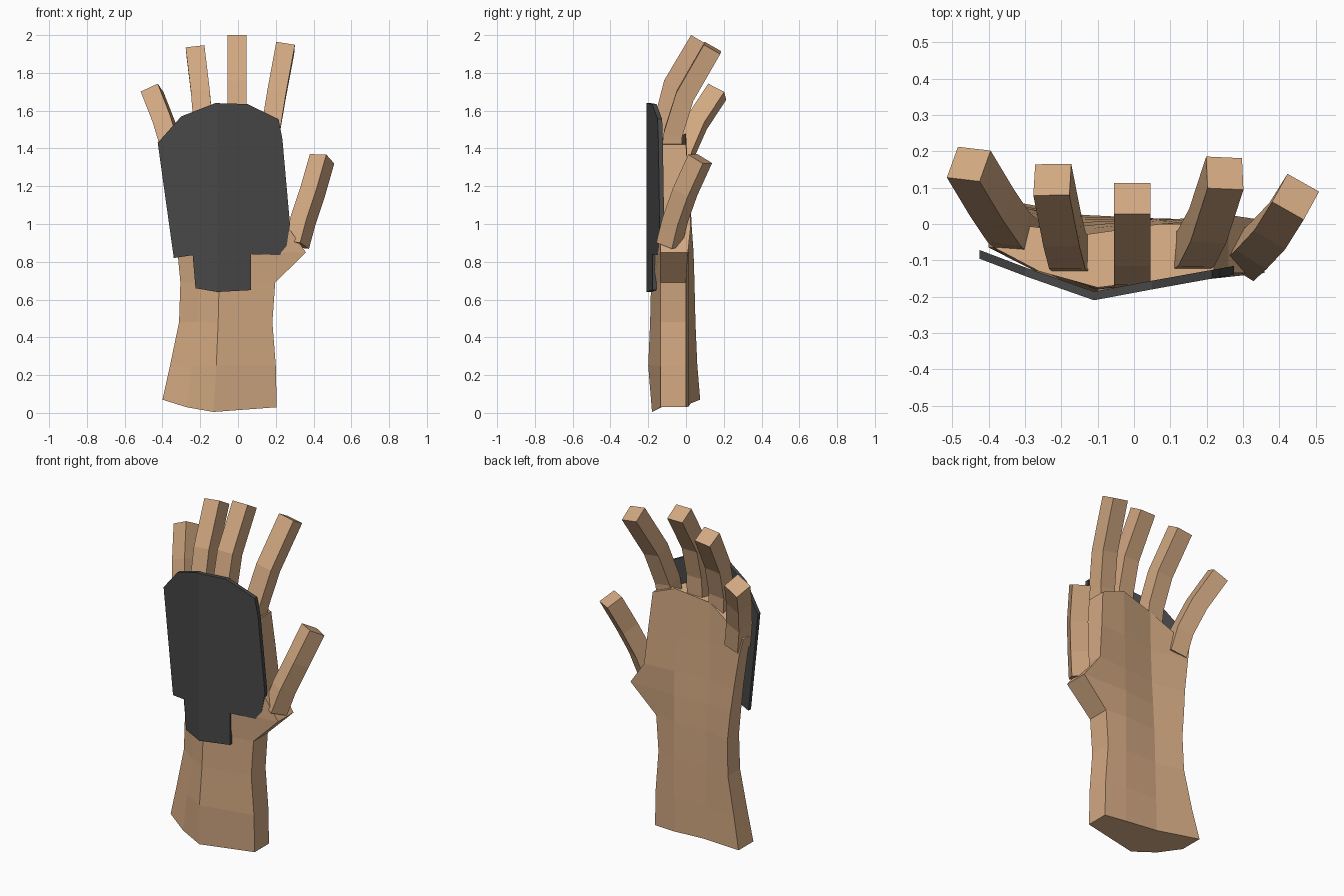
import bpy, bmesh
from mathutils import Vector

if "Cube" in bpy.data.objects:
    bpy.data.objects.remove(bpy.data.objects["Cube"])


def material(name, rgb):
    m = bpy.data.materials.new(name)
    m.diffuse_color = (*rgb, 1)
    m.use_nodes = True
    m.node_tree.nodes["Principled BSDF"].inputs["Base Color"].default_value = m.diffuse_color
    return m


SKIN = material("tan", (0.64, 0.39, 0.22))
DARK = material("charcoal", (0.065, 0.065, 0.065))


def finish(bm, name, mat):
    bmesh.ops.recalc_face_normals(bm, faces=bm.faces)
    me = bpy.data.meshes.new(name)
    bm.to_mesh(me)
    bm.free()
    me.materials.append(mat)
    ob = bpy.data.objects.new(name, me)
    bpy.context.collection.objects.link(ob)
    return ob


def loft(name, rings, mat):
    bm = bmesh.new()
    loops = [[bm.verts.new(p) for p in ring] for ring in rings]
    n = len(loops[0])
    for a, b in zip(loops, loops[1:]):
        for i in range(n):
            j = (i + 1) % n
            bm.faces.new((a[i], a[j], b[j], b[i]))
    bm.faces.new(loops[0])
    bm.faces.new(loops[-1])
    return finish(bm, name, mat)


# Forearm and palm: z, left x, right x, ridge x, ridge y, then back y at
# right, middle right, middle left and left (the palm is hollow)
LEVELS = [
    (0.00, -0.40, 0.205, -0.13, -0.18, 0.0, 0.015, 0.025, 0.075),
    (0.25, -0.36, 0.20, -0.115, -0.20, 0.0, 0.015, 0.02, 0.06),
    (0.48, -0.312, 0.182, -0.105, -0.19, 0.0, 0.015, 0.012, 0.05),
    (0.69, -0.305, 0.197, -0.1, -0.185, 0.0, 0.015, 0.005, 0.045),
    (0.85, -0.32, 0.36, -0.1, -0.18, 0.01, 0.015, -0.005, 0.04),
    (0.99, -0.335, 0.26, -0.1, -0.18, 0.025, 0.01, -0.015, 0.03),
    (1.20, -0.365, 0.24, -0.1, -0.18, 0.015, 0.005, -0.025, 0.02),
    (1.48, -0.385, 0.22, -0.1, -0.175, 0.0, 0.0, -0.03, 0.01),
]
BOTTOM_DZ = (0.07, 0.03, 0.005, 0.03, 0.03, 0.035, 0.05, 0.07)
TOP_DZ = (-0.18, -0.06, 0.04, -0.06, -0.06, 0.0, -0.04, -0.18)
rings = []
for k, (z, xl, xr, xm, yf, y1, y2, y3, y4) in enumerate(LEVELS):
    dz = BOTTOM_DZ if k == 0 else TOP_DZ if k == len(LEVELS) - 1 else (0,) * 8
    section = [(xl, -0.065), (xl * 0.68, -0.13), (xm, yf), (xr, -0.135),
               (xr, y1), (0.07, y2), (-0.14, y3), (xl, y4)]
    rings.append([(x, y, z + d) for (x, y), d in zip(section, dz)])
loft("forearm_and_palm", rings, SKIN)


# Fingers: square section swept along a bent centre line
def finger(name, path, across, size=0.1):
    path = [Vector(p) for p in path]
    rings = []
    for i, p in enumerate(path):
        t = (path[min(i + 1, len(path) - 1)] - path[max(i - 1, 0)]).normalized()
        w = Vector(across)
        w = (w - t * w.dot(t)).normalized() * size / 2
        d = t.cross(w)
        rings.append([p - w - d, p + w - d, p + w + d, p - w + d])
    loft(name, rings, SKIN)


finger("little_finger", [(-0.315, -0.035, 1.23), (-0.345, -0.01, 1.38),
                         (-0.392, 0.06, 1.54), (-0.455, 0.165, 1.70)], (0.085, -0.01, 0.04))
finger("ring_finger", [(-0.17, -0.085, 1.32), (-0.183, -0.075, 1.50),
                       (-0.198, -0.015, 1.69), (-0.225, 0.122, 1.915)], (1, 0, 0.1))
finger("middle_finger", [(-0.005, -0.125, 1.36), (-0.005, -0.118, 1.55),
                         (-0.005, -0.07, 1.74), (-0.005, 0.07, 1.975)], (1, 0, 0))
finger("index_finger", [(0.15, -0.08, 1.33), (0.17, -0.068, 1.48),
                        (0.203, -0.005, 1.68), (0.25, 0.14, 1.932)], (1, 0, -0.08))
finger("thumb", [(0.31, -0.09, 0.89), (0.345, -0.058, 1.02),
                 (0.395, -0.005, 1.17), (0.445, 0.075, 1.345)], (0.08, -0.05, -0.01))

# Guard plate: flat outline folded along upright creases, then thickened
OUTLINE = [(-0.225, 0.66), (-0.11, 0.64), (0.07, 0.65), (0.07, 0.84), (0.25, 0.835),
           (0.275, 1.0), (0.235, 1.45), (0.215, 1.555), (0.05, 1.635), (-0.12, 1.64),
           (-0.30, 1.57), (-0.425, 1.43), (-0.34, 0.82), (-0.24, 0.835)]
FOLDS = [(-0.44, -0.09), (-0.29, -0.147), (-0.11, -0.21), (0.05, -0.18), (0.3, -0.135)]


def fold_y(x):
    for (x0, y0), (x1, y1) in zip(FOLDS, FOLDS[1:]):
        if x <= x1:
            return y0 + (y1 - y0) * (x - x0) / (x1 - x0)
    return FOLDS[-1][1]


bm = bmesh.new()
bm.faces.new([bm.verts.new((x, 0, z)) for x, z in OUTLINE])
for x, _ in FOLDS[1:-1]:
    bmesh.ops.bisect_plane(bm, geom=bm.verts[:] + bm.edges[:] + bm.faces[:],
                           plane_co=(x, 0, 0), plane_no=(1, 0, 0))
for v in bm.verts:
    v.co.y = fold_y(v.co.x)
front = bm.faces[:]
back = bmesh.ops.extrude_face_region(bm, geom=front, use_keep_orig=True)["geom"]
for v in back:
    if isinstance(v, bmesh.types.BMVert):
        v.co.y += 0.024
finish(bm, "guard_plate", DARK)
